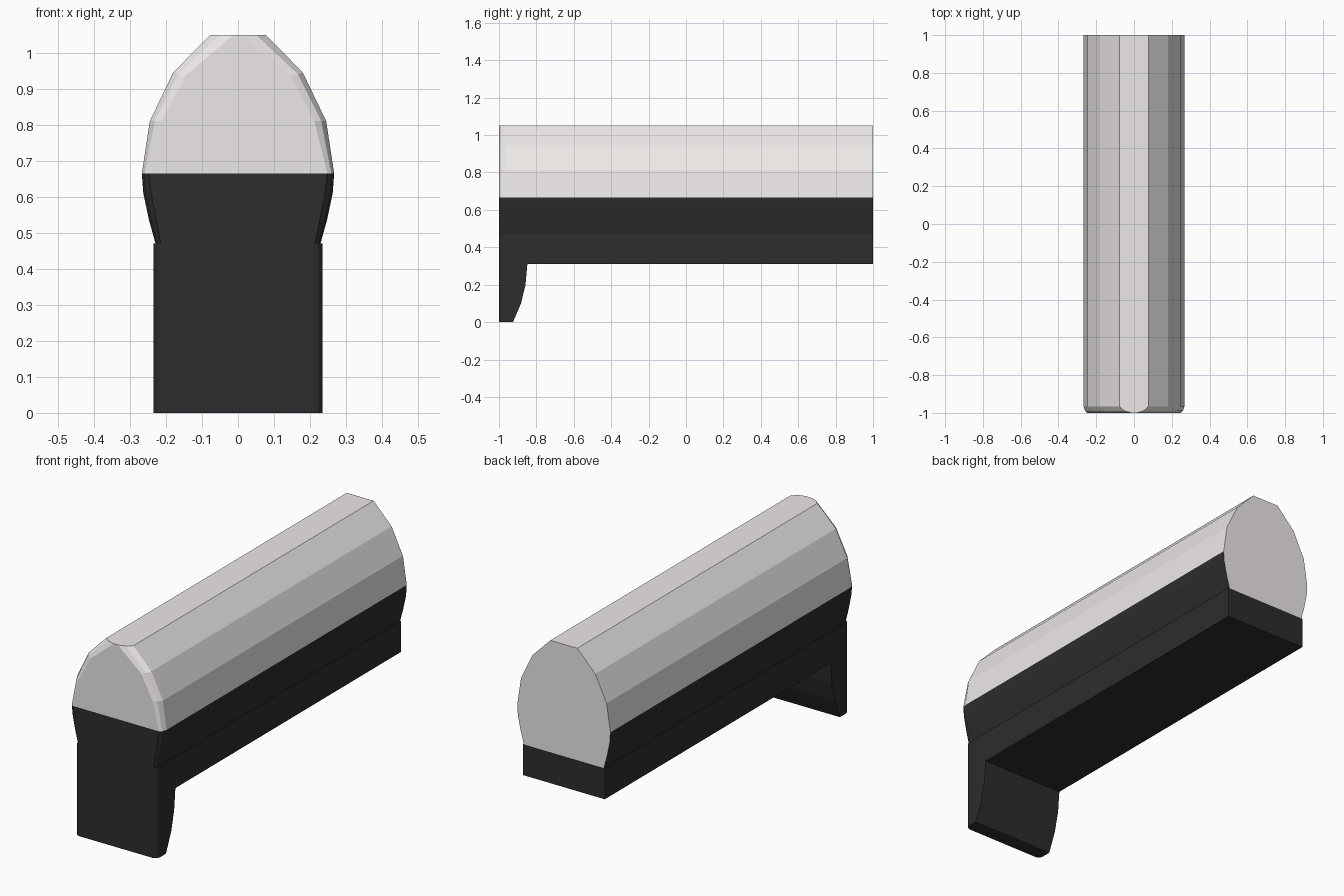
import bpy, bmesh

if "Cube" in bpy.data.objects:
    bpy.data.objects.remove(bpy.data.objects["Cube"])

def material(name, rgb):
    m = bpy.data.materials.new(name)
    m.diffuse_color = (*rgb, 1)
    m.use_nodes = True
    m.node_tree.nodes["Principled BSDF"].inputs["Base Color"].default_value = m.diffuse_color
    return m

LIGHT = material("pale_casing", (0.84, 0.81, 0.80))
DARK = material("dark_casing", (0.026, 0.026, 0.026))

def finish(bm, name, mats):
    bmesh.ops.recalc_face_normals(bm, faces=bm.faces)
    me = bpy.data.meshes.new(name)
    bm.to_mesh(me)
    bm.free()
    for m in mats:
        me.materials.append(m)
    ob = bpy.data.objects.new(name, me)
    bpy.context.collection.objects.link(ob)
    return ob

# Arched barrel: half profiles (x, z), bottom to top, easing into the front face
FULL = [(0.229, 0.47), (0.247, 0.535), (0.263, 0.61), (0.267, 0.665),
        (0.245, 0.81), (0.18, 0.945), (0.077, 1.05)]
FRONT = [(0.214, 0.47), (0.227, 0.535), (0.241, 0.61), (0.248, 0.665),
         (0.212, 0.81), (0.147, 0.935), (0.012, 1.05)]
MID = [tuple(a + (b - a) * 0.42 for a, b in zip(p, q)) for p, q in zip(FULL, FRONT)]

bm = bmesh.new()
rings = []
for y, half in ((1, FULL), (-0.965, FULL), (-0.99, MID), (-1, FRONT)):
    pts = half + [(-x, z) for x, z in reversed(half)]
    rings.append([bm.verts.new((x, y, z)) for x, z in pts])
n = len(rings[0])
for a, b in zip(rings, rings[1:]):
    for i in range(n - 1):
        f = bm.faces.new((a[i], a[i + 1], b[i + 1], b[i]))
        f.material_index = 1 if i < 3 or i >= n - 4 else 0
# Back cap is all pale, front cap is split at the colour line
bm.faces.new(rings[0])
front = rings[-1]
bm.faces.new(front[3:n - 3])
bm.faces.new(front[:4] + front[n - 4:]).material_index = 1
finish(bm, "arched_barrel", [LIGHT, DARK])

# Base rail with the curved drop lip at the front: side profile (y, z)
SIDE = [(-1, 0), (-0.925, 0), (-0.882, 0.1), (-0.858, 0.2), (-0.848, 0.31),
        (1, 0.31), (1, 0.47), (-1, 0.47)]
W = 0.235
bm = bmesh.new()
left, right = [[bm.verts.new((x, y, z)) for y, z in SIDE] for x in (-W, W)]
bm.faces.new(left)
bm.faces.new(right)
for i in range(len(SIDE)):
    j = (i + 1) % len(SIDE)
    bm.faces.new((left[i], left[j], right[j], right[i]))
bmesh.ops.recalc_face_normals(bm, faces=bm.faces)
# Rounded upright front corners
corners = [e for e in bm.edges if all(v.co.y < -0.99 for v in e.verts)
           and abs(e.verts[0].co.x - e.verts[1].co.x) < 0.01]
bmesh.ops.bevel(bm, geom=corners, offset=0.027, segments=3, profile=0.5, affect='EDGES')
finish(bm, "base_rail_and_lip", [DARK])
